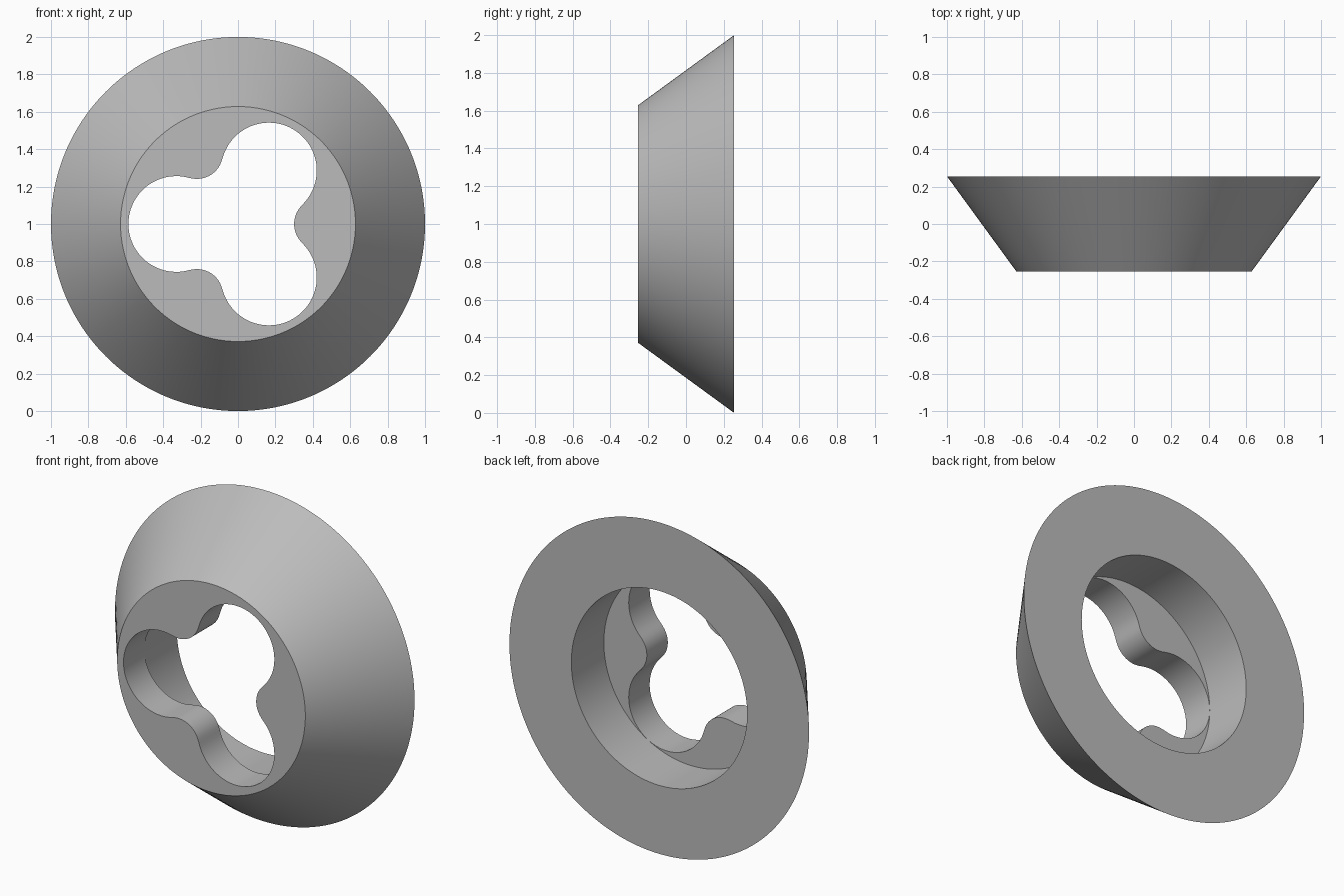
import bpy, bmesh
from math import sin, cos, sqrt, pi, radians

if "Cube" in bpy.data.objects:
    bpy.data.objects.remove(bpy.data.objects["Cube"], do_unlink=True)

SEGMENTS = 192
FRONT, FLOOR, BACK = -0.255, -0.055, 0.255
FRONT_RADIUS, BACK_RADIUS, BORE_RADIUS = 0.628, 1.0, 0.587
LOBE_OFFSET, LOBE_RADIUS = 0.33, 0.256    # three round lobes of the opening
TIP_OFFSET, TIP_RADIUS = 0.439, 0.139     # rounded tips between the lobes


def trefoil(angle):
    """Radius of the three-lobed opening in a given direction."""
    a = (angle + pi / 3) % (2 * pi / 3) - pi / 3   # angle from the nearest tip
    if abs(a) < radians(16.26):
        return TIP_OFFSET * cos(a) - sqrt(TIP_RADIUS**2 - (TIP_OFFSET * sin(a))**2)
    b = pi / 3 - abs(a)                            # angle from the nearest lobe
    return LOBE_OFFSET * cos(b) + sqrt(LOBE_RADIUS**2 - (LOBE_OFFSET * sin(b))**2)


def circle(radius):
    return lambda angle: radius


# Closed section: front plate, cone, back rim, bore, plate floor, opening wall
section = [
    (trefoil, FRONT),
    (circle(FRONT_RADIUS), FRONT),
    (circle(BACK_RADIUS), BACK),
    (circle(BORE_RADIUS), BACK),
    (circle(BORE_RADIUS), FLOOR),
    (trefoil, FLOOR),
]

bm = bmesh.new()
rings = []
for radius_at, y in section:
    ring = []
    for i in range(SEGMENTS):
        t = 2 * pi * i / SEGMENTS
        r = radius_at(t)
        ring.append(bm.verts.new((r * cos(t), y, 1 + r * sin(t))))
    rings.append(ring)

for k, ring in enumerate(rings):
    following = rings[(k + 1) % len(rings)]
    for i in range(SEGMENTS):
        j = (i + 1) % SEGMENTS
        bm.faces.new((ring[i], ring[j], following[j], following[i]))
bmesh.ops.recalc_face_normals(bm, faces=bm.faces)

mesh = bpy.data.meshes.new("conical_ring")
bm.to_mesh(mesh)
bm.free()
body = bpy.data.objects.new("conical_ring", mesh)
bpy.context.collection.objects.link(body)

# Plain grey finish
grey = bpy.data.materials.new("plain_grey")
grey.use_nodes = True
colour = (0.5, 0.5, 0.5, 1)
grey.diffuse_color = colour
grey.node_tree.nodes["Principled BSDF"].inputs["Base Color"].default_value = colour
mesh.materials.append(grey)

# Smooth curves, sharp rims
bpy.ops.object.select_all(action="DESELECT")
body.select_set(True)
bpy.context.view_layer.objects.active = body
bpy.ops.object.shade_smooth_by_angle(angle=radians(30))
